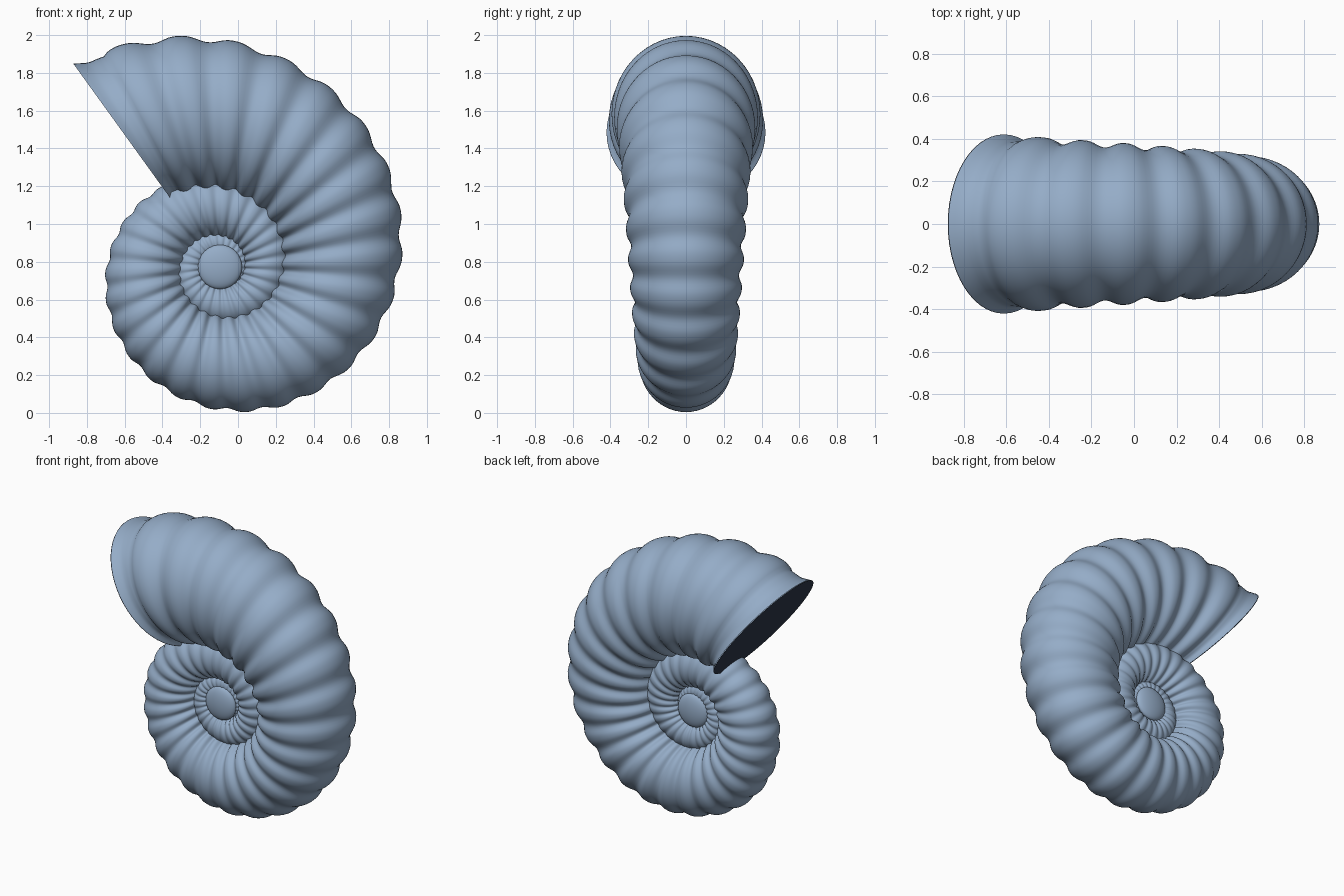
import bpy, bmesh
from math import sin, cos, pi, radians, degrees

if "Cube" in bpy.data.objects:
    bpy.data.objects.remove(bpy.data.objects["Cube"])

CX, CZ = -0.096, 0.773       # coiling axis
R_LIP, GROWTH = 1.327, 2.53  # outer radius at the mouth, growth per turn
LIP_ANGLE = radians(125.8)
TURNS, RIBS, STEPS, SIDES = 2.8, 26, 12, 56
MID, HALF_R, HALF_Y = 0.662, 0.338, 0.317   # section, relative to outer radius
RIB_DEPTH, RIB_SHIFT = 0.07, radians(1.8)


def material(name, colour):
    m = bpy.data.materials.new(name)
    m.diffuse_color = (*colour, 1)
    m.use_nodes = True
    m.node_tree.nodes["Principled BSDF"].inputs["Base Color"].default_value = m.diffuse_color
    return m


def finish(bm, name, mat, smooth=True):
    mesh = bpy.data.meshes.new(name)
    bm.to_mesh(mesh)
    bm.free()
    for p in mesh.polygons:
        p.use_smooth = smooth
    mesh.materials.append(mat)
    ob = bpy.data.objects.new(name, mesh)
    bpy.context.collection.objects.link(ob)
    return ob


def rib_valley(a):
    """0 on a rib crest, 1 in a groove; a = angle travelled from the mouth."""
    d = degrees(a)
    if d < 7:                      # flared lip
        return min(1, d / 2.8)
    return (0.5 - 0.5 * cos(RIBS * (a + RIB_SHIFT))) ** 1.4


def section(a):
    """Points of the elliptical tube section at angle a from the mouth."""
    th = LIP_ANGLE - a
    R = R_LIP * GROWTH ** (-a / (2 * pi))
    s = R * (1 - RIB_DEPTH * rib_valley(a))
    pts = []
    for j in range(SIDES):
        ph = 2 * pi * j / SIDES
        r = R * MID + s * HALF_R * cos(ph)
        pts.append((CX + r * cos(th), s * HALF_Y * sin(ph), CZ + r * sin(th)))
    return pts


shell = material("shell_blue", (0.30, 0.415, 0.575))
dark = material("mouth_dark", (0.03, 0.04, 0.07))

# Ribbed spiral tube, swept from the mouth inwards
bm = bmesh.new()
count = int(TURNS * RIBS * STEPS)
rings = [[bm.verts.new(p) for p in section(2 * pi * TURNS * i / count)] for i in range(count + 1)]
for a, b in zip(rings, rings[1:]):
    for j in range(SIDES):
        k = (j + 1) % SIDES
        bm.faces.new((a[j], b[j], b[k], a[k]))
bm.faces.new(rings[-1][::-1])
finish(bm, "spiral_shell", shell)

# Dark disc closing the mouth
bm = bmesh.new()
bm.faces.new([bm.verts.new(p) for p in section(0)])
mouth = finish(bm, "mouth_disc", dark, False)
mouth.location = (-0.003 * sin(LIP_ANGLE), 0, 0.003 * cos(LIP_ANGLE))

# Flattened buttons covering the start of the coil on both sides
for side, name in ((-1, "front_centre_button"), (1, "back_centre_button")):
    bm = bmesh.new()
    bmesh.ops.create_uvsphere(bm, u_segments=48, v_segments=24, radius=0.117)
    ob = finish(bm, name, shell)
    ob.rotation_euler = (pi / 2, 0, 0)
    ob.scale = (1, 1, 0.33)
    ob.location = (CX, side * 0.055, CZ)
